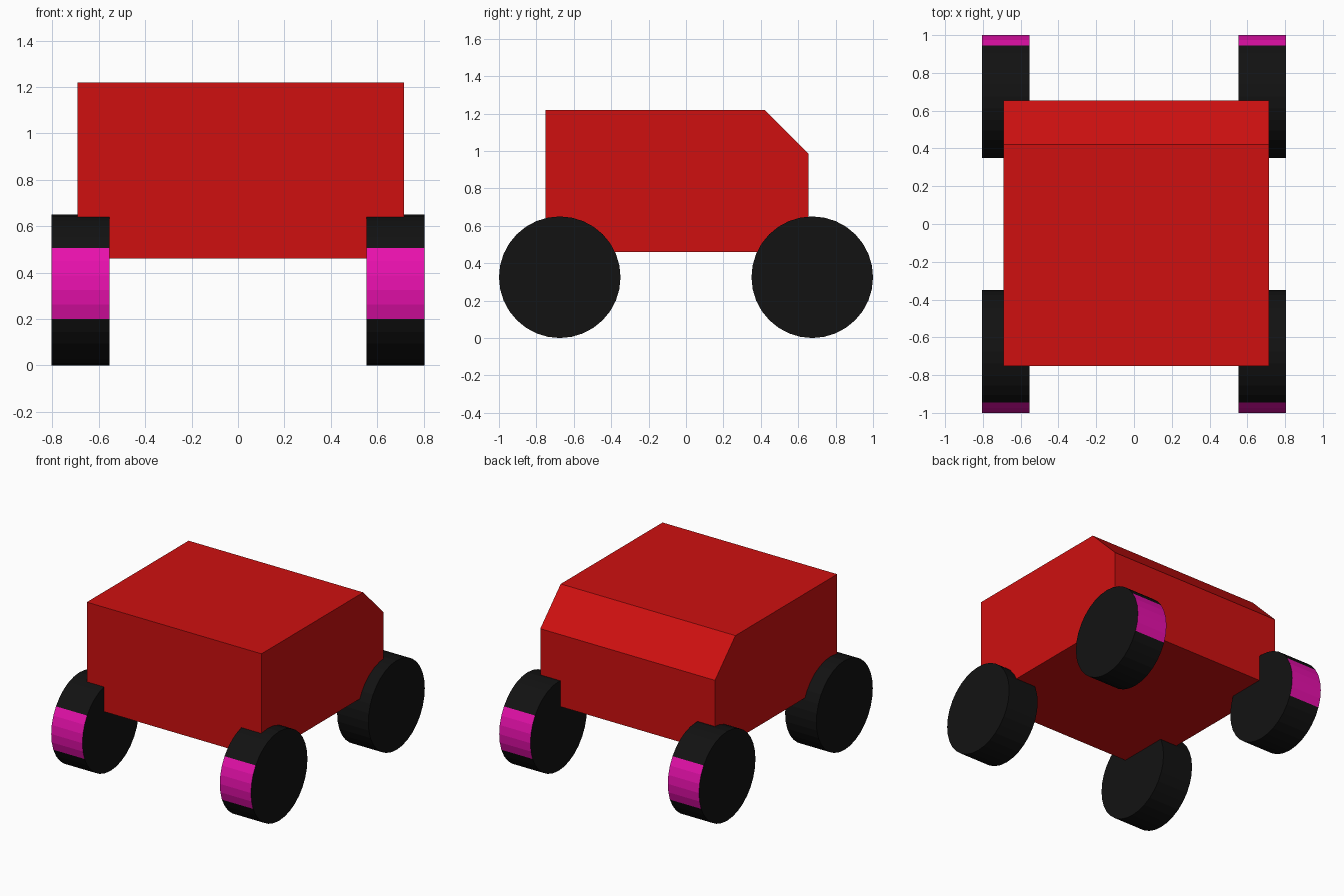
import bpy, bmesh, math
from mathutils import Matrix

if "Cube" in bpy.data.objects:
    bpy.data.objects.remove(bpy.data.objects["Cube"])


def material(name, rgb):
    m = bpy.data.materials.new(name)
    m.diffuse_color = (*rgb, 1)
    m.use_nodes = True
    m.node_tree.nodes["Principled BSDF"].inputs["Base Color"].default_value = m.diffuse_color
    return m


RED = material("red paint", (0.62, 0.005, 0.005))
BLACK = material("black rubber", (0.006, 0.006, 0.006))
MAGENTA = material("magenta", (0.93, 0.006, 0.48))


def add_object(name, bm, mats):
    bmesh.ops.recalc_face_normals(bm, faces=bm.faces)
    me = bpy.data.meshes.new(name)
    bm.to_mesh(me)
    bm.free()
    for m in mats:
        me.materials.append(m)
    ob = bpy.data.objects.new(name, me)
    bpy.context.collection.objects.link(ob)
    return ob


# Body: side profile (y, z) with a sloped rear top edge, extruded across x
profile = [(-0.751, 0.46), (0.655, 0.46), (0.655, 0.984), (0.42, 1.22), (-0.751, 1.22)]
bm = bmesh.new()
face = bm.faces.new([bm.verts.new((-0.692, y, z)) for y, z in profile])
out = bmesh.ops.extrude_face_region(bm, geom=[face])
for v in out["geom"]:
    if isinstance(v, bmesh.types.BMVert):
        v.co.x = 0.715
add_object("body", bm, [RED])

# Wheels: 32-sided cylinders with a magenta patch on the outward-facing tread
R, W, SEGS = 0.325, 0.251, 32


def wheel(name, sx, sy):
    bm = bmesh.new()
    # rotate half a step if needed so a vertex lies on the +-y axis
    turn = Matrix.Rotation(math.pi / 2, 4, 'Y')
    bmesh.ops.create_cone(bm, cap_ends=True, segments=SEGS, radius1=R, radius2=R,
                          depth=W, matrix=turn)
    for f in bm.faces:
        c = f.calc_center_median()
        angle = math.degrees(math.atan2(c.z, c.y * sy))
        if len(f.verts) == 4 and -22.5 < angle < 33.75:
            f.material_index = 1
    ob = add_object(name, bm, [BLACK, MAGENTA])
    ob.location = (sx * 0.679, sy * 0.675, R)


for sx, side in ((-1, "left"), (1, "right")):
    for sy, end in ((-1, "front"), (1, "back")):
        wheel(f"{end}_{side}_wheel", sx, sy)
